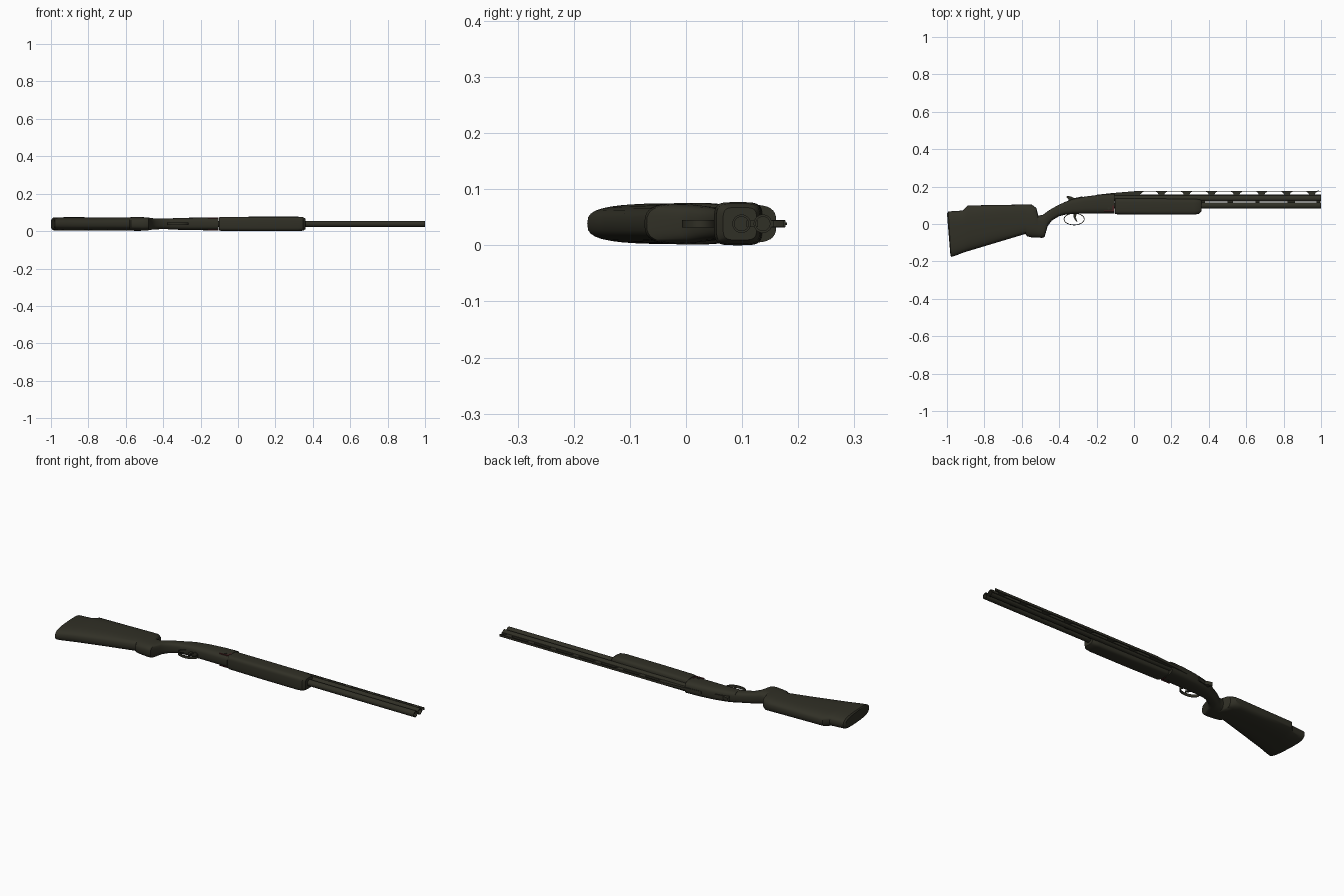
import bpy, bmesh, math

if "Cube" in bpy.data.objects:
    bpy.data.objects.remove(bpy.data.objects["Cube"])

ZC = 0.0385  # mid plane: the gun lies on its side, profile in the XY plane


def material(name, rgb):
    m = bpy.data.materials.new(name)
    m.diffuse_color = (*rgb, 1)
    m.use_nodes = True
    m.node_tree.nodes["Principled BSDF"].inputs["Base Color"].default_value = m.diffuse_color
    return m


OLIVE = material("dark olive", (0.030, 0.029, 0.019))
RED = material("dark red", (0.075, 0.016, 0.018))


def finish(name, bm, mat=OLIVE, angle=35):
    bmesh.ops.recalc_face_normals(bm, faces=bm.faces)
    me = bpy.data.meshes.new(name)
    bm.to_mesh(me)
    bm.free()
    me.materials.append(mat)
    ob = bpy.data.objects.new(name, me)
    bpy.context.collection.objects.link(ob)
    bpy.ops.object.select_all(action='DESELECT')
    ob.select_set(True)
    bpy.context.view_layer.objects.active = ob
    bpy.ops.object.shade_smooth_by_angle(angle=math.radians(angle))
    return ob


def loft(name, stations, power=3.5, n=32):
    """Superellipse sections: (x, y bottom, y top, half width, x shift at bottom)."""
    bm = bmesh.new()
    rings = []
    for x, yb, yt, hw, dx in stations:
        ring = []
        for i in range(n):
            a = 2 * math.pi * i / n
            c, s = math.cos(a), math.sin(a)
            u = math.copysign(abs(c) ** (2 / power), c)
            w = math.copysign(abs(s) ** (2 / power), s)
            y = (yb + yt) / 2 + (yt - yb) / 2 * u
            ring.append(bm.verts.new((x + dx * (1 - u) / 2, y, ZC + hw * w)))
        rings.append(ring)
    for a, b in zip(rings, rings[1:]):
        for i in range(n):
            j = (i + 1) % n
            bm.faces.new((a[i], a[j], b[j], b[i]))
    bm.faces.new(rings[0])
    bm.faces.new(rings[-1])
    return finish(name, bm)


def plate(name, pts, z0, z1, mat=OLIVE):
    """XY outline extruded from z0 to z1."""
    bm = bmesh.new()
    f = bm.faces.new([bm.verts.new((x, y, z0)) for x, y in pts])
    r = bmesh.ops.extrude_face_region(bm, geom=[f])
    for v in r["geom"]:
        if isinstance(v, bmesh.types.BMVert):
            v.co.z = z1
    return finish(name, bm, mat)


def box(name, x0, x1, y0, y1, hw, mat=OLIVE):
    return plate(name, [(x0, y0), (x1, y0), (x1, y1), (x0, y1)], ZC - hw, ZC + hw, mat)


def revolve(name, y, profile, n=28):
    """Open tube around the X axis from (x, radius) points."""
    bm = bmesh.new()
    rings = [[bm.verts.new((x, y + r * math.cos(2 * math.pi * i / n),
                            ZC + r * math.sin(2 * math.pi * i / n))) for i in range(n)]
             for x, r in profile]
    for a, b in zip(rings, rings[1:]):
        for i in range(n):
            j = (i + 1) % n
            bm.faces.new((a[i], a[j], b[j], b[i]))
    bm.faces.new(rings[0])
    bm.faces.new(rings[-1])
    return finish(name, bm)


# Stock with raised comb, pistol grip and wrist
loft("stock", [
    (-1.000, -0.164, 0.055, 0.028, 0.018),
    (-0.993, -0.176, 0.067, 0.034, 0.015),
    (-0.965, -0.170, 0.069, 0.035, 0.008),
    (-0.915, -0.154, 0.072, 0.036, 0),
    (-0.890, -0.146, 0.099, 0.036, 0),
    (-0.720, -0.095, 0.102, 0.035, 0),
    (-0.580, -0.053, 0.104, 0.035, 0),
    (-0.572, -0.066, 0.104, 0.036, 0),
    (-0.545, -0.072, 0.103, 0.037, 0),
    (-0.522, -0.073, 0.085, 0.037, 0),
    (-0.512, -0.073, 0.045, 0.036, 0),
    (-0.490, -0.074, 0.048, 0.035, 0),
    (-0.478, -0.070, 0.056, 0.034, 0),
    (-0.462, -0.012, 0.068, 0.031, 0),
    (-0.440, 0.018, 0.082, 0.029, 0),
    (-0.400, 0.042, 0.104, 0.028, 0),
    (-0.350, 0.054, 0.125, 0.029, 0)], 3)

# Receiver with rounded top
loft("receiver", [
    (-0.375, 0.050, 0.116, 0.029, 0),
    (-0.330, 0.054, 0.132, 0.031, 0),
    (-0.260, 0.056, 0.147, 0.033, 0),
    (-0.180, 0.056, 0.157, 0.034, 0),
    (-0.105, 0.056, 0.161, 0.034, 0)], 3.2)

# Fore-end with rounded tip
loft("fore_end", [
    (-0.102, 0.054, 0.136, 0.035, 0),
    (-0.090, 0.052, 0.137, 0.0375, 0),
    (0.100, 0.050, 0.136, 0.0385, 0),
    (0.320, 0.050, 0.134, 0.0385, 0),
    (0.348, 0.054, 0.132, 0.036, 0),
    (0.360, 0.066, 0.126, 0.029, 0)], 4.5)

# Two hollow barrels and the joints between them
for label, y in (("lower", 0.099), ("upper", 0.137)):
    revolve(label + "_barrel", y, [(-0.11, 0.0165), (1.0, 0.0165), (1.0, 0.0125), (0.9, 0.0125)])
for i, (x0, x1) in enumerate([(0.36, 0.38), (0.50, 0.53), (0.65, 0.67), (0.82, 0.86), (0.975, 0.995)]):
    box(f"barrel_joint_{i + 1}", x0, x1, 0.108, 0.128, 0.006)

# Ventilated top rib: solid ramp, base strip, top strip and flared posts
plate("rib_ramp", [(-0.20, 0.145), (0.03, 0.145), (0.03, 0.157), (0.055, 0.176),
                   (0, 0.175), (-0.11, 0.166), (-0.20, 0.156)], ZC - 0.007, ZC + 0.007)
box("rib_base", 0.0, 1.0, 0.150, 0.157, 0.006)
box("rib_top", 0.0, 1.0, 0.1725, 0.1775, 0.006)
for i in range(7):
    x = 0.147 + 0.134 * i
    plate(f"rib_post_{i + 1}", [(x - 0.014, 0.155), (x + 0.014, 0.155), (x + 0.020, 0.167),
                               (min(x + 0.032, 1.0), 0.174), (x - 0.032, 0.174), (x - 0.020, 0.167)],
          ZC - 0.006, ZC + 0.006)
box("front_bead", 0.980, 0.990, 0.177, 0.180, 0.002)

# Trigger guard loop
bm = bmesh.new()
N = 36
rows = []
for i in range(N):
    a = 2 * math.pi * i / N
    rows.append([bm.verts.new((-0.32 + rx * math.cos(a), 0.026 + ry * math.sin(a), ZC + z))
                 for rx, ry, z in ((0.056, 0.033, -0.007), (0.056, 0.033, 0.007),
                                   (0.052, 0.029, 0.007), (0.052, 0.029, -0.007))])
for i in range(N):
    a, b = rows[i], rows[(i + 1) % N]
    for k in range(4):
        m = (k + 1) % 4
        bm.faces.new((a[k], a[m], b[m], b[k]))
finish("trigger_guard", bm)

# Trigger and opening lever
plate("trigger", [(-0.325, 0.060), (-0.305, 0.060), (-0.312, 0.035), (-0.302, 0.014),
                  (-0.309, 0.012), (-0.322, 0.033)], ZC - 0.004, ZC + 0.004)
plate("opening_lever", [(-0.345, 0.115), (-0.352, 0.134), (-0.362, 0.143), (-0.355, 0.151),
                        (-0.335, 0.146), (-0.320, 0.138), (-0.275, 0.148), (-0.275, 0.125)],
      ZC - 0.009, ZC + 0.009)

# Thin side details on both faces of the receiver
for side, s in (("left", 1), ("right", -1)):
    z0, z1 = ZC + s * 0.030, ZC + s * 0.0348
    for i, (x0, x1, y0, y1) in enumerate([(-0.114, -0.108, 0.068, 0.100),
                                          (-0.160, -0.114, 0.068, 0.072)]):
        plate(f"{side}_red_inlay_{i + 1}", [(x0, y0), (x1, y0), (x1, y1), (x0, y1)], z0, z1, RED)
    pin = [(-0.135 + 0.007 * math.cos(math.pi * k / 6), 0.084 + 0.007 * math.sin(math.pi * k / 6))
           for k in range(12)]
    plate(side + "_hinge_pin", pin, z0, ZC + s * 0.0352)
